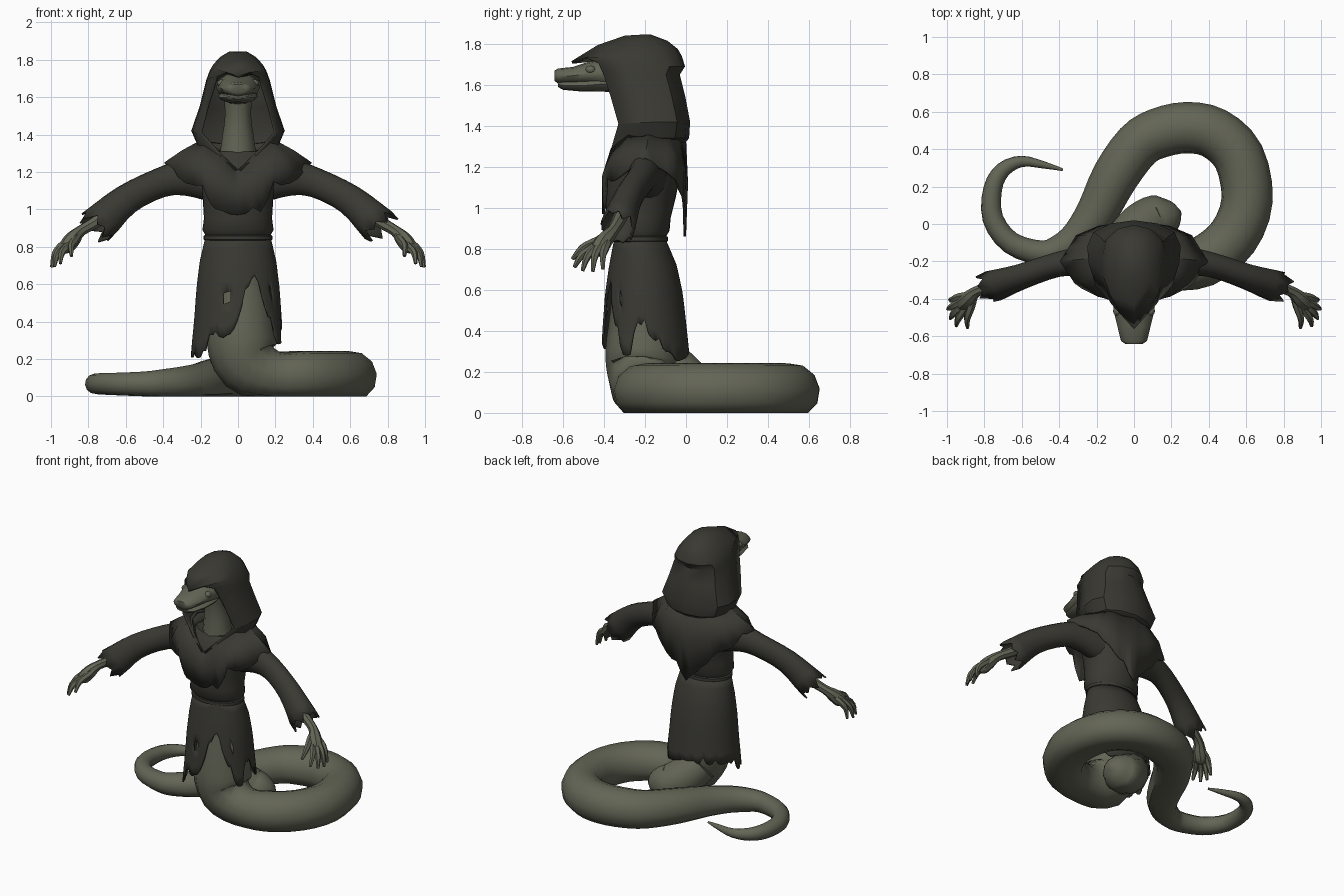
import bpy, bmesh, math, random
from mathutils import Vector

if "Cube" in bpy.data.objects:
    bpy.data.objects.remove(bpy.data.objects["Cube"])

random.seed(4)


def material(name, rgb):
    m = bpy.data.materials.new(name)
    m.diffuse_color = (*rgb, 1)
    m.use_nodes = True
    m.node_tree.nodes["Principled BSDF"].inputs["Base Color"].default_value = m.diffuse_color
    return m


SKIN = material("olive_scales", (0.125, 0.130, 0.092))
CLOTH = material("charcoal_cloth", (0.042, 0.041, 0.033))


def table(rows, t):
    """Linear interpolation in rows of (key, values...)."""
    if t <= rows[0][0]:
        return rows[0][1:]
    for a, b in zip(rows, rows[1:]):
        if t <= b[0]:
            f = (t - a[0]) / (b[0] - a[0])
            return [p + (q - p) * f for p, q in zip(a[1:], b[1:])]
    return rows[-1][1:]


def smooth_path(pts, sub):
    """Catmull-Rom through (x, y, z, radius) points."""
    p = [Vector(q) for q in pts]
    p = [2 * p[0] - p[1]] + p + [2 * p[-1] - p[-2]]
    out = []
    for a, b, c, d in zip(p, p[1:], p[2:], p[3:]):
        for k in range(sub):
            t = k / sub
            out.append(0.5 * (2 * b + (c - a) * t + (2 * a - 5 * b + 4 * c - d) * t * t
                              + (3 * b - a - 3 * c + d) * t ** 3))
    return out + [p[-2]]


def sweep(pts, n=10, sub=3):
    """Rings of n points along a path, without twisting, kept above the ground."""
    path = smooth_path(pts, sub)
    rings, side, old = [], None, None
    for i, p in enumerate(path):
        tan = (path[min(i + 1, len(path) - 1)] - path[max(i - 1, 0)]).xyz.normalized()
        if side is None:
            side = tan.orthogonal().normalized()
        else:
            side = old.rotation_difference(tan) @ side
        old = tan
        up = tan.cross(side)
        r = max(p.w, 0.003)
        rings.append([p.xyz + r * (side * math.cos(2 * math.pi * (k + .5) / n)
                                   + up * math.sin(2 * math.pi * (k + .5) / n)) for k in range(n)])
        for v in rings[-1]:
            v.z = max(v.z, 0)
    return rings


def loft(name, rings, mat, closed=True, caps=(True, True), thick=0, angle=40, holes=()):
    bm = bmesh.new()
    vs = [[bm.verts.new(v) for v in r] for r in rings]
    n = len(rings[0])
    for a, b in zip(vs, vs[1:]):
        for k in range(n if closed else n - 1):
            j = (k + 1) % n
            quad = (a[k], a[j], b[j], b[k])
            c = sum((v.co for v in quad), Vector()) / 4
            if not any((c - Vector(h)).length < 0.025 for h in holes):
                bm.faces.new(quad)
    for flag, r in zip(caps, (vs[0], vs[-1])):
        if flag:
            bm.faces.new(r)
    bmesh.ops.remove_doubles(bm, verts=bm.verts, dist=0.0005)
    bmesh.ops.recalc_face_normals(bm, faces=bm.faces)
    me = bpy.data.meshes.new(name)
    bm.to_mesh(me)
    bm.free()
    me.materials.append(mat)
    me.polygons.foreach_set("use_smooth", [True] * len(me.polygons))
    me.set_sharp_from_angle(angle=math.radians(angle))
    ob = bpy.data.objects.new(name, me)
    bpy.context.collection.objects.link(ob)
    if thick:
        s = ob.modifiers.new("thickness", "SOLIDIFY")
        s.thickness, s.offset = thick, -1
    return ob


def ellipsoid(name, c, r, mat):
    rings = []
    for i in range(9):
        a = math.pi * (i + .02) / 8.04
        rings.append([Vector((c[0] + r[0] * math.sin(a) * math.cos(b), c[1] + r[1] * math.sin(a) * math.sin(b),
                              c[2] + r[2] * math.cos(a))) for b in [math.pi * k / 6 for k in range(12)]])
    return loft(name, rings, mat, angle=60)


def oval(z, rx, yf, yb, n=32):
    """Horizontal oval from front y and back y."""
    return [Vector((rx * math.sin(2 * math.pi * k / n),
                    (yf + yb) / 2 - (yb - yf) / 2 * math.cos(2 * math.pi * k / n), z)) for k in range(n)]


# serpent body: neck, column, ground loop and tail
body = sweep([(0, -.27, 1.64, .08), (0, -.255, 1.5, .07), (0, -.235, 1.35, .09), (0, -.22, 1.1, .12),
              (0, -.22, .8, .12), (.02, -.205, .5, .165), (.02, -.205, .3, .188), (.06, -.215, .17, .17),
              (.2, -.225, .105, .135), (.37, -.2, .105, .138), (.53, -.07, .105, .138), (.605, .13, .105, .138),
              (.56, .36, .105, .138), (.43, .485, .105, .138), (.28, .515, .104, .138), (.13, .485, .102, .135),
              (.02, .42, .098, .13), (-.1, .255, .088, .125), (-.2, .06, .072, .11), (-.3, -.07, .068, .093),
              (-.4, -.135, .068, .078), (-.5, -.155, .066, .067), (-.66, -.1, .066, .06), (-.755, .03, .067, .056),
              (-.755, .19, .067, .05), (-.7, .29, .067, .042), (-.6, .335, .067, .03), (-.48, .315, .067, .019),
              (-.38, .29, .067, .007)], n=12)
loft("serpent_body", body, SKIN, angle=50)
# rear bulge of the coil under the skirt
loft("coil_bulge", sweep([(-.05, -.1, .25, .12), (.02, -.03, .17, .13), (.1, .02, .115, .13), (.16, .035, .11, .117),
                          (.22, .055, .105, .07), (.25, .065, .1, .01)], n=12), SKIN, angle=50)


# head: skull and lower jaw as sections along y (y, half width, centre z, half height)
def head_part(name, secs):
    rings = [[Vector((w * math.cos(a), y, z + h * math.sin(a))) for a in [math.pi * k / 6 for k in range(12)]]
             for y, w, z, h in secs]
    loft(name, rings, SKIN, angle=50)


head_part("skull", [(-.642, .045, 1.645, .024), (-.625, .07, 1.643, .037), (-.55, .088, 1.645, .043),
                    (-.48, .105, 1.655, .057), (-.38, .118, 1.655, .077), (-.28, .1, 1.645, .085), (-.18, .05, 1.63, .05)])
head_part("lower_jaw", [(-.625, .045, 1.603, .013), (-.6, .07, 1.598, .022), (-.5, .095, 1.597, .03),
                        (-.4, .106, 1.605, .038), (-.3, .08, 1.6, .04)])

# skirt with ragged hem and front slit: hem height by angle, 0 = front, + = right
HEM = [(-180, .28), (-130, .29), (-95, .27), (-78, .2), (-46, .21), (-41, .33), (-10, .305), (23, .66),
       (45, .42), (62, .265), (70, .27), (78, .45), (90, .4), (110, .33), (135, .25), (180, .28)]
SKIRT = [(.2, .255, -.422, .025), (.4, .235, -.408, .005), (.58, .222, -.395, -.015), (.72, .205, -.375, -.045),
         (.85, .175, -.35, -.1)]
cols, levels = 72, 10
hem = [table(HEM, -180 + 360 * k / cols)[0] + (0, .02, .055, .015)[k % 4] * random.random() for k in range(cols)]
rings = []
for i in range(levels):
    ring = []
    for k in range(cols):
        a = math.radians(-180 + 360 * k / cols)
        z = .85 + (hem[k] - .85) * i / (levels - 1)
        rx, yf, yb = table(SKIRT, z)
        ring.append(Vector((rx * math.sin(a), (yf + yb) / 2 - (yb - yf) / 2 * math.cos(a), z)))
    rings.append(ring)
loft("ragged_skirt", rings, CLOTH, caps=(False, False), thick=.01, holes=[(-.06, -.39, .53), (.18, -.315, .55)])

# belt and tunic
loft("belt", [oval(z, .172 + e, -.35 - e, -.1 + e) for z, e in
              ((.832, 0), (.838, .012), (.858, .012), (.865, 0))], CLOTH)
loft("tunic", [oval(*r) for r in ((.855, .17, -.35, -.10), (.89, .19, -.38, -.08), (.95, .182, -.385, -.075),
                                  (1.05, .188, -.395, -.05), (1.15, .21, -.395, -.03), (1.25, .23, -.375, -.025),
                                  (1.31, .17, -.32, -.04))], CLOTH)

# shoulder cape: neck, shoulder and hem lines by angle from the front (mirrored)
NECK = [(0, 0, -.385, 1.2), (25, .09, -.365, 1.3), (60, .17, -.28, 1.36), (90, .2, -.18, 1.37),
        (130, .15, -.05, 1.36), (180, 0, 0, 1.34)]
MID = [(0, 0, -.41, 1.1), (25, .12, -.41, 1.16), (45, .2, -.385, 1.22), (65, .27, -.32, 1.27),
       (90, .3, -.19, 1.315), (120, .26, -.06, 1.27), (145, .16, -.005, 1.2), (180, 0, .01, 1.12)]
EDGE = [(0, 0, -.41, .97), (22, .12, -.405, .98), (45, .19, -.39, 1.11), (65, .31, -.33, 1.15),
        (90, .395, -.2, 1.25), (120, .31, -.06, 1.15), (145, .18, -.005, 1.04), (180, 0, .0, .86)]
rings = [[], [], []]
for k in range(48):
    t = -180 + 7.5 * k
    for ring, rows in zip(rings, (NECK, MID, EDGE)):
        x, y, z = table(rows, abs(t))
        ring.append(Vector((math.copysign(x, t), y, z)))
    rings[2][-1].z += (0, .02, .04, .01)[k % 4] * random.random()
loft("shoulder_cape", rings, CLOTH, caps=(False, False), thick=.012, angle=35)

# hood: (z, half width, back y, front edge x, y, z)
HOOD = [(1.31, .16, -.01, .012, -.39, 1.205), (1.34, .215, .015, .1, -.365, 1.29), (1.42, .25, .02, .205, -.33, 1.41),
        (1.55, .205, -.005, .17, -.37, 1.55), (1.65, .18, -.03, .135, -.405, 1.66), (1.69, .17, -.005, .12, -.43, 1.71),
        (1.74, .152, -.02, .07, -.485, 1.735), (1.775, .132, -.04, 0, -.56, 1.715), (1.815, .095, -.09, 0, -.43, 1.795),
        (1.845, .045, -.17, 0, -.3, 1.84)]
rings = []
for z, w, yb, fx, fy, fz in HOOD:
    half = [Vector((fx, fy, fz)), Vector((w * .97, yb * .35 + fy * .65, z + (fz - z) * .35)),
            Vector((w, yb * .6 + fy * .4, z)), Vector((w * .87, yb * .82 + fy * .18, z)),
            Vector((w * .5, yb * .95 + fy * .05, z))]
    rings.append(half + [Vector((0, yb, z))] + [Vector((-v.x, v.y, v.z)) for v in reversed(half)])
loft("hood", rings, CLOTH, closed=False, caps=(False, True), thick=.014, angle=35)

# arms, mirrored
for s, side in ((1, "right"), (-1, "left")):
    def flip(pts):
        return [(s * x, y, z, r) for x, y, z, r in pts]

    # sleeve, narrower front to back, with a torn cuff
    axis = [(.14, -.19, 1.16, .12), (.28, -.2, 1.17, .1), (.42, -.22, 1.14, .08), (.6, -.28, 1.05, .082),
            (.75, -.33, .915, .103)]
    rings = sweep(flip(axis), n=16)
    for ring in rings:
        mid = sum((v.y for v in ring)) / 16
        for v in ring:
            v.y = mid + (v.y - mid) * .82
    for k, v in enumerate(rings[-1]):
        v += Vector((s * .8, -.25, -.6)) * ((.045, .0, .02, -.015)[k % 4])
    loft(side + "_sleeve", rings, CLOTH, caps=(True, False), thick=.01)

    # forearm and palm
    loft(side + "_forearm", sweep(flip([(.6, -.28, 1.05, .035), (.74, -.325, .945, .034), (.84, -.36, .885, .03),
                                        (.88, -.395, .845, .042), (.915, -.425, .8, .042), (.93, -.44, .775, .02)]),
                                  n=8), SKIN)
    # fingers and thumb from the wrist: knuckle, tip
    wrist = Vector((.85, -.375, .868))
    for i, (root, tip) in enumerate([((.93, -.39, .815), (.985, -.405, .70)), ((.935, -.42, .81), (.996, -.455, .69)),
                                     ((.93, -.445, .80), (.982, -.505, .693)), ((.91, -.46, .80), (.95, -.545, .71)),
                                     ((.87, -.44, .835), (.89, -.555, .75))]):
        a, b = Vector(root), Vector(tip)
        m = (a + b) / 2 + Vector((.012, -.008, .012))
        loft(f"{side}_finger_{i + 1}",
             sweep(flip([(*wrist, .018), (*a, .022), (*m, .018), (*b, .009)]), n=6), SKIN)

    # eye and brow
    ellipsoid(side + "_eye", (s * .088, -.465, 1.674), (.024, .026, .02), SKIN)
